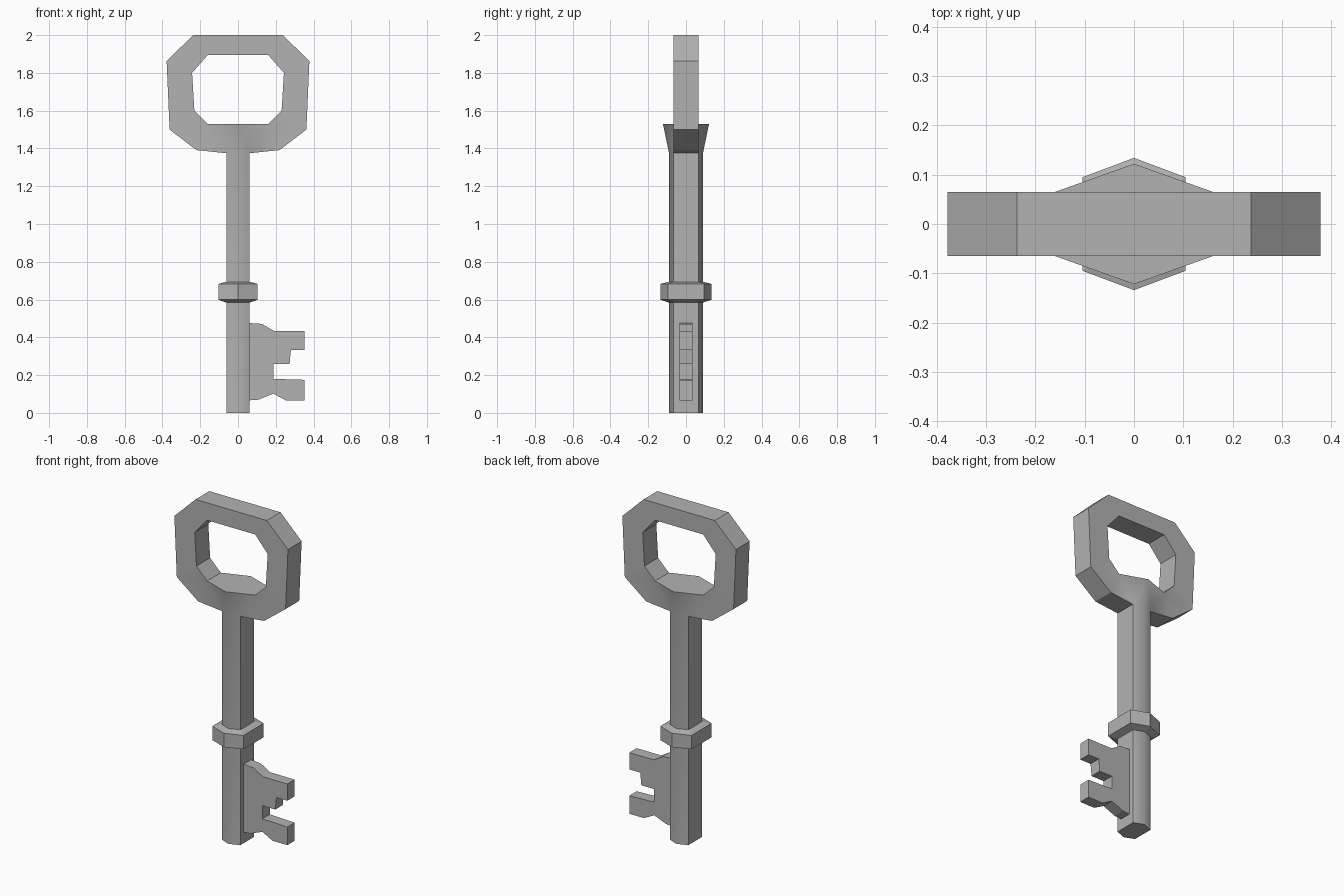
import bpy, bmesh

if "Cube" in bpy.data.objects:
    bpy.data.objects.remove(bpy.data.objects["Cube"])

metal = bpy.data.materials.new("dark_grey")
metal.diffuse_color = (.45, .45, .45, 1)
metal.use_nodes = True
metal.node_tree.nodes["Principled BSDF"].inputs["Base Color"].default_value = metal.diffuse_color


def finish(name, bm):
    bmesh.ops.remove_doubles(bm, verts=bm.verts, dist=1e-4)
    bmesh.ops.recalc_face_normals(bm, faces=bm.faces)
    mesh = bpy.data.meshes.new(name)
    bm.to_mesh(mesh)
    bm.free()
    mesh.materials.append(metal)
    obj = bpy.data.objects.new(name, mesh)
    bpy.context.collection.objects.link(obj)
    return obj


def hexagon(x, y_side, y_tip):
    return [(0, -y_tip), (x, -y_side), (x, y_side), (0, y_tip), (-x, y_side), (-x, -y_side)]


# Bow and shank: one quarter (right, front) repeated by symmetry
T = 0.065
outer = [(0, -T, 2), (.237, -T, 2), (.378, -T, 1.863), (.362, -T, 1.5),
         (.22, -T, 1.391), (.062, -T, 1.375)]
inner = [(0, -T, 1.895), (.16, -T, 1.895), (.243, -T, 1.8), (.231, -T, 1.6),
         (.16, -T, 1.53), (0, -.122, 1.53)]
ridge_top, ridge_foot = (0, -.09, 1.375), (0, -.09, 0)
side_top, side_foot = outer[-1], (.062, -T, 0)


def center(p):
    return (p[0], 0, p[2])


skins = [(outer[i], outer[i + 1], inner[i + 1], inner[i]) for i in range(4)]
skins += [(outer[4], outer[5], inner[4]), (outer[5], inner[5], inner[4]),
          (side_top, ridge_top, inner[5]),
          (side_top, side_foot, ridge_foot, ridge_top)]
walls = [(a, b, center(b), center(a))
         for ring in (outer, inner) for a, b in zip(ring, ring[1:])]
walls += [(side_top, side_foot, center(side_foot), center(side_top)),
          (ridge_foot, side_foot, center(side_foot), (0, 0, 0))]

bm = bmesh.new()
for sx in (1, -1):
    for sy in (1, -1):
        for group, smooth in ((skins, True), (walls, False)):
            for poly in group:
                face = bm.faces.new([bm.verts.new((sx * x, sy * y, z)) for x, y, z in poly])
                face.smooth = smooth
finish("bow_and_shank", bm)

# Collar: hexagonal band with sloped top and bottom
bm = bmesh.new()
small, big = hexagon(.058, .062, .086), hexagon(.104, .095, .134)
rings = [[bm.verts.new((x, y, z)) for x, y in shape]
         for shape, z in ((small, .583), (big, .599), (big, .683), (small, .695))]
for low, high in zip(rings, rings[1:]):
    for i in range(6):
        j = (i + 1) % 6
        bm.faces.new((low[i], low[j], high[j], high[i]))
bm.faces.new(rings[0])
bm.faces.new(rings[-1])
finish("collar", bm)

# Bit: notched plate on the right of the shank
profile = [(.055, .476), (.127, .471), (.19, .434), (.353, .434), (.353, .333), (.28, .333),
           (.273, .259), (.187, .259), (.187, .18), (.353, .175), (.353, .066), (.254, .066),
           (.187, .102), (.108, .07), (.055, .066)]
bm = bmesh.new()
plate = bm.faces.new([bm.verts.new((x, -.035, z)) for x, z in profile])
extruded = bmesh.ops.extrude_face_region(bm, geom=[plate], use_keep_orig=True)["geom"]
bmesh.ops.translate(bm, vec=(0, .07, 0),
                    verts=[v for v in extruded if isinstance(v, bmesh.types.BMVert)])
finish("bit", bm)
